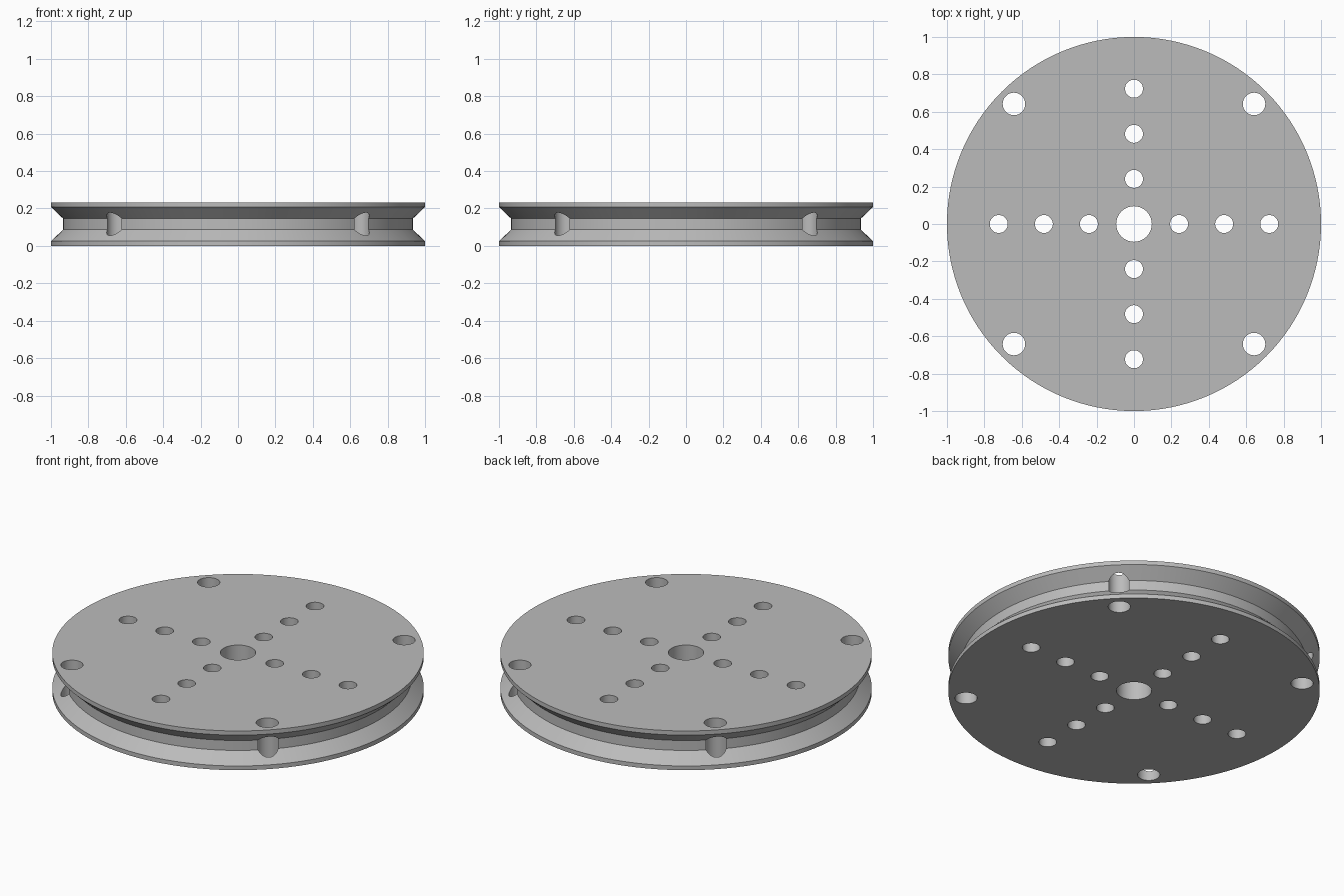
import bpy
import bmesh
import math
from mathutils import Matrix, Vector

if "Cube" in bpy.data.objects:
    bpy.data.objects.remove(bpy.data.objects["Cube"], do_unlink=True)

HEIGHT = 0.233
RIM = 0.025       # thickness of each flange edge
FLOOR = 0.087     # height where the groove floor starts
FLOOR_RADIUS = 0.935

grey = bpy.data.materials.new("plain grey")
grey.use_nodes = True
colour = (0.5, 0.5, 0.5, 1)
grey.diffuse_color = colour
grey.node_tree.nodes["Principled BSDF"].inputs["Base Color"].default_value = colour


def make_object(name, bm):
    mesh = bpy.data.meshes.new(name)
    bmesh.ops.recalc_face_normals(bm, faces=bm.faces)
    bm.to_mesh(mesh)
    bm.free()
    obj = bpy.data.objects.new(name, mesh)
    bpy.context.collection.objects.link(obj)
    mesh.materials.append(grey)
    return obj


# Grooved wheel: half profile spun around z
half = [(0, 0), (1, 0), (1, RIM), (FLOOR_RADIUS, FLOOR)]
profile = half + [(r, HEIGHT - z) for r, z in reversed(half)]
bm = bmesh.new()
verts = [bm.verts.new((r, 0, z)) for r, z in profile]
edges = [bm.edges.new(pair) for pair in zip(verts, verts[1:])]
bmesh.ops.spin(bm, geom=verts + edges, cent=(0, 0, 0), axis=(0, 0, 1),
               angle=math.tau, steps=128, use_merge=True)
bmesh.ops.remove_doubles(bm, verts=bm.verts, dist=0.0001)
bmesh.ops.dissolve_limit(bm, angle_limit=0.01, verts=bm.verts, edges=bm.edges)
wheel = make_object("pulley_wheel", bm)

# Drills: centre bore, a cross of small holes, four holes that open into the groove
holes = [(Vector((0, 0, 0)), 0.095)]
for quarter in range(4):
    turn = Matrix.Rotation(quarter * math.pi / 2, 3, "Z")
    holes += [(turn @ Vector((0.241 * i, 0, 0)), 0.048) for i in (1, 2, 3)]
    holes.append((turn @ Vector((0.642, 0.642, 0)), 0.06))

bm = bmesh.new()
for centre, radius in holes:
    place = Matrix.Translation(centre + Vector((0, 0, HEIGHT / 2)))
    bmesh.ops.create_cone(bm, cap_ends=True, segments=48, radius1=radius,
                          radius2=radius, depth=HEIGHT * 2, matrix=place)
drills = make_object("hole_cutter", bm)
drills.hide_render = True

# Cut the holes, then drop the cutter
cut = wheel.modifiers.new("holes", "BOOLEAN")
cut.operation = "DIFFERENCE"
cut.solver = "EXACT"
cut.object = drills
bpy.ops.object.select_all(action="DESELECT")
wheel.select_set(True)
bpy.context.view_layer.objects.active = wheel
bpy.ops.object.modifier_apply(modifier=cut.name)
bpy.data.objects.remove(drills, do_unlink=True)

bpy.ops.object.shade_smooth_by_angle(angle=math.radians(25))
